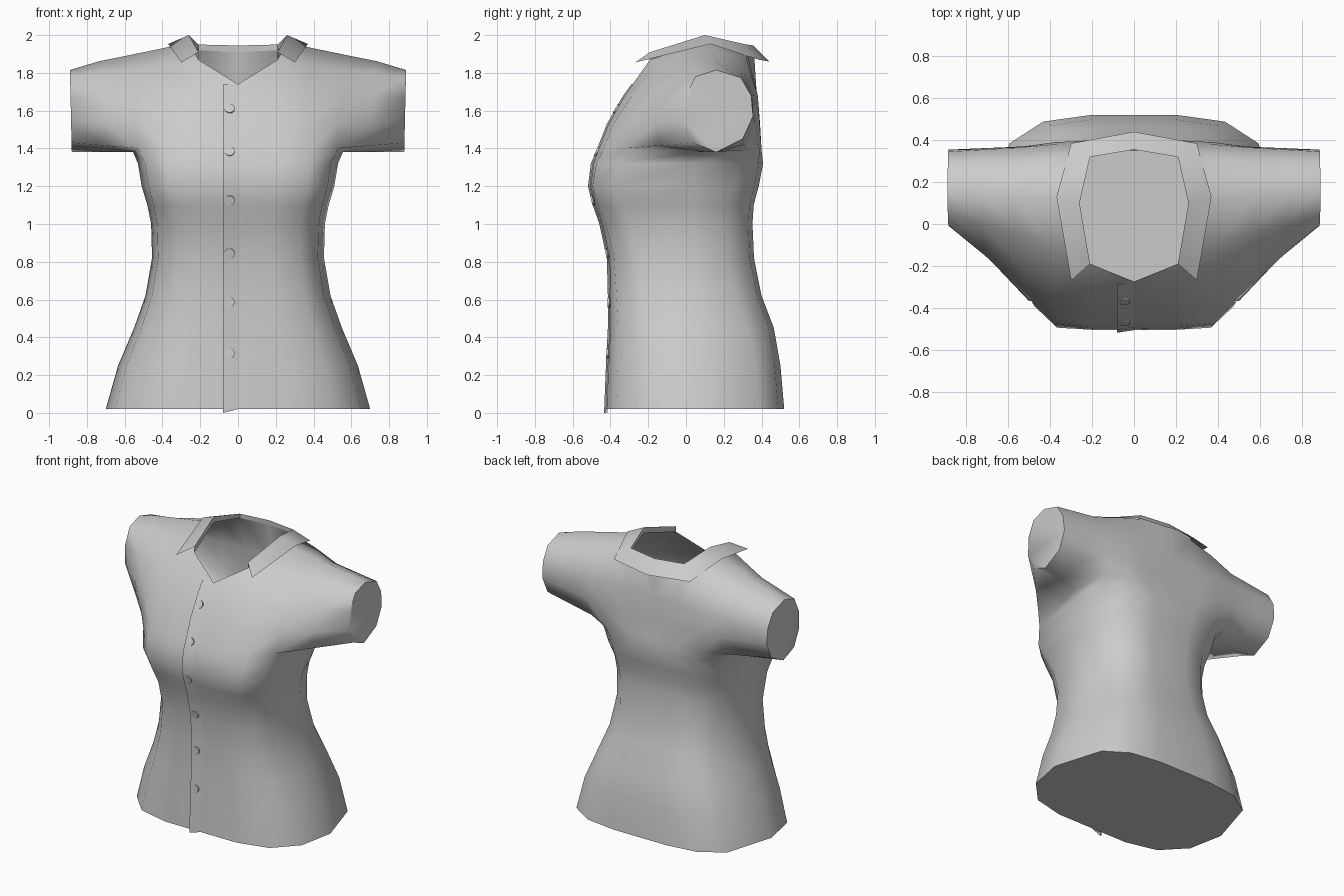
import bpy, bmesh, math
from mathutils import Vector

if "Cube" in bpy.data.objects:
    bpy.data.objects.remove(bpy.data.objects["Cube"])


def make(name, bm, mirror=False, angle=40):
    bmesh.ops.recalc_face_normals(bm, faces=bm.faces[:])
    me = bpy.data.meshes.new(name)
    bm.to_mesh(me)
    bm.free()
    ob = bpy.data.objects.new(name, me)
    bpy.context.collection.objects.link(ob)
    if mirror:
        m = ob.modifiers.new("mirror", 'MIRROR')
        m.use_clip = True
        m.merge_threshold = 0.0005
    bpy.ops.object.select_all(action='DESELECT')
    ob.select_set(True)
    bpy.context.view_layer.objects.active = ob
    bpy.ops.object.shade_smooth_by_angle(angle=math.radians(angle))
    return ob


def strip(bm, a, b):
    for i in range(len(a) - 1):
        bm.faces.new((a[i], a[i + 1], b[i + 1], b[i]))


# Torso levels: z, half width, front y, back y, then depth of front corner,
# front side and back side as fractions
levels = [(.02, .70, -.42, .52, .87, .50, .74), (.25, .635, -.41, .50, .88, .52, .74),
          (.45, .55, -.40, .465, .90, .55, .70), (.62, .49, -.40, .40, .92, .60, .66),
          (.82, .455, -.405, .36, .94, .64, .63), (1.0, .46, -.445, .352, .95, .68, .62),
          (1.1, .48, -.48, .358, .97, .72, .62), (1.2, .51, -.505, .385, .98, .78, .66),
          (1.32, .53, -.49, .408, .97, .74, .70)]
xs = (0, .4, .72, .93, 1, .85, .62, .3, 0)

# Upper front and back panels, from the centre out to the armhole
front = [[(0, -.46, 1.39), (.2, -.465, 1.39), (.38, -.44, 1.39), (.53, -.33, 1.40)],
         [(0, -.405, 1.53), (.2, -.41, 1.53), (.38, -.385, 1.53), (.53, -.30, 1.53)],
         [(0, -.325, 1.67), (.2, -.325, 1.68), (.38, -.285, 1.68), (.55, -.19, 1.68)],
         [(0, -.275, 1.74), (.21, -.19, 1.87), (.38, -.12, 1.84), (.57, -.04, 1.81)]]
back = [[(0, .395, 1.39), (.2, .40, 1.39), (.38, .39, 1.39), (.52, .32, 1.39)],
        [(0, .385, 1.53), (.2, .392, 1.53), (.38, .39, 1.53), (.53, .37, 1.53)],
        [(0, .375, 1.68), (.2, .38, 1.68), (.38, .38, 1.68), (.55, .365, 1.68)],
        [(0, .36, 1.91), (.21, .32, 1.92), (.38, .32, 1.87), (.57, .30, 1.81)]]
shoulder = [(.26, .1, 1.96), (.40, .11, 1.93), (.57, .13, 1.895)]
# Sleeve opening (y, z), from the lower front over the top to the underarm
cuff = [(.04, 1.43), (-.01, 1.54), (-.005, 1.67), (.05, 1.78), (.16, 1.815),
        (.29, 1.775), (.345, 1.68), (.355, 1.57), (.30, 1.45), (.16, 1.38)]

# Shirt body with sleeves (one half, mirrored)
bm = bmesh.new()
V = bm.verts.new
rings = []
for z, w, f, b, k, s, t in levels:
    ys = (f, f, f * k, f * s, .04, b * t, b * .94, b, b)
    rings.append([V((x * w, y, z)) for x, y in zip(xs, ys)])
for a, b in zip(rings, rings[1:]):
    strip(bm, a, b)
bm.faces.new(rings[0])
F = [[V(p) for p in row] for row in front]
B = [[V(p) for p in row] for row in back]
S = [V(p) for p in shoulder]
under = V((.555, .06, 1.38))
strip(bm, rings[-1], F[0] + [under] + B[0][::-1])
for P in (F, B):
    for a, b in zip(P, P[1:]):
        strip(bm, a, b)
    strip(bm, P[3][1:], S)
arm = [r[3] for r in F] + [S[2]] + [r[3] for r in B[::-1]] + [under]
end = [Vector((.88 + .01 * (z - 1.38) / .435, y, z)) for y, z in cuff]
prev = arm
for t in (.5, 1):
    ring = [V(a.co.lerp(e, t) + Vector((0, 0, .008 if t < 1 and i == 4 else 0)))
            for i, (a, e) in enumerate(zip(arm, end))]
    strip(bm, prev + prev[:1], ring + ring[:1])
    prev = ring
bm.faces.new(prev)
make("shirt_body", bm, mirror=True, angle=68)

# Folded collar with its inner stand
bm = bmesh.new()
stand = [back[3][0], back[3][1], shoulder[0], front[3][1]]
fold = [(0, .355, 1.945), (.21, .32, 1.95), (.26, .1, 2.0), (.21, -.19, 1.91)]
edge = [(0, .44, 1.86), (.30, .385, 1.87), (.37, .13, 1.953), (.30, -.27, 1.855)]
rows = [[bm.verts.new(p) for p in r] for r in (stand, fold, edge)]
strip(bm, rows[0], rows[1])
strip(bm, rows[1], rows[2])
make("collar", bm, mirror=True, angle=45)

# Front centre line used by the placket and buttons
line = [(r[0], r[2]) for r in levels] + [(r[0][2], r[0][1]) for r in front]


def front_y(z):
    for (z0, y0), (z1, y1) in zip(line, line[1:]):
        if z0 <= z <= z1:
            return y0 + (y1 - y0) * (z - z0) / (z1 - z0), (y1 - y0) / (z1 - z0)


# Overlapping button placket
bm = bmesh.new()
cols = [[], [], []]
for i, (z, y) in enumerate(line):
    low = 0 if i == 0 else z
    for c, p in zip(cols, ((-.08, y + .003, low), (-.08, y - .014, low), (0, y - .002, z))):
        c.append(bm.verts.new(p))
strip(bm, cols[0], cols[1])
strip(bm, cols[1], cols[2])
make("placket", bm)

# Buttons
for n, z in enumerate((.315, .585, .845, 1.125, 1.385, 1.61)):
    y, slope = front_y(z)
    bm = bmesh.new()
    bmesh.ops.create_cone(bm, cap_ends=True, segments=16, radius1=.027,
                          radius2=.027, depth=.014)
    ob = make(f"button_{n + 1}", bm)
    ob.location = (-.045, y - .008, z)
    ob.rotation_euler = (math.pi / 2 + math.atan(-slope), 0, 0)
